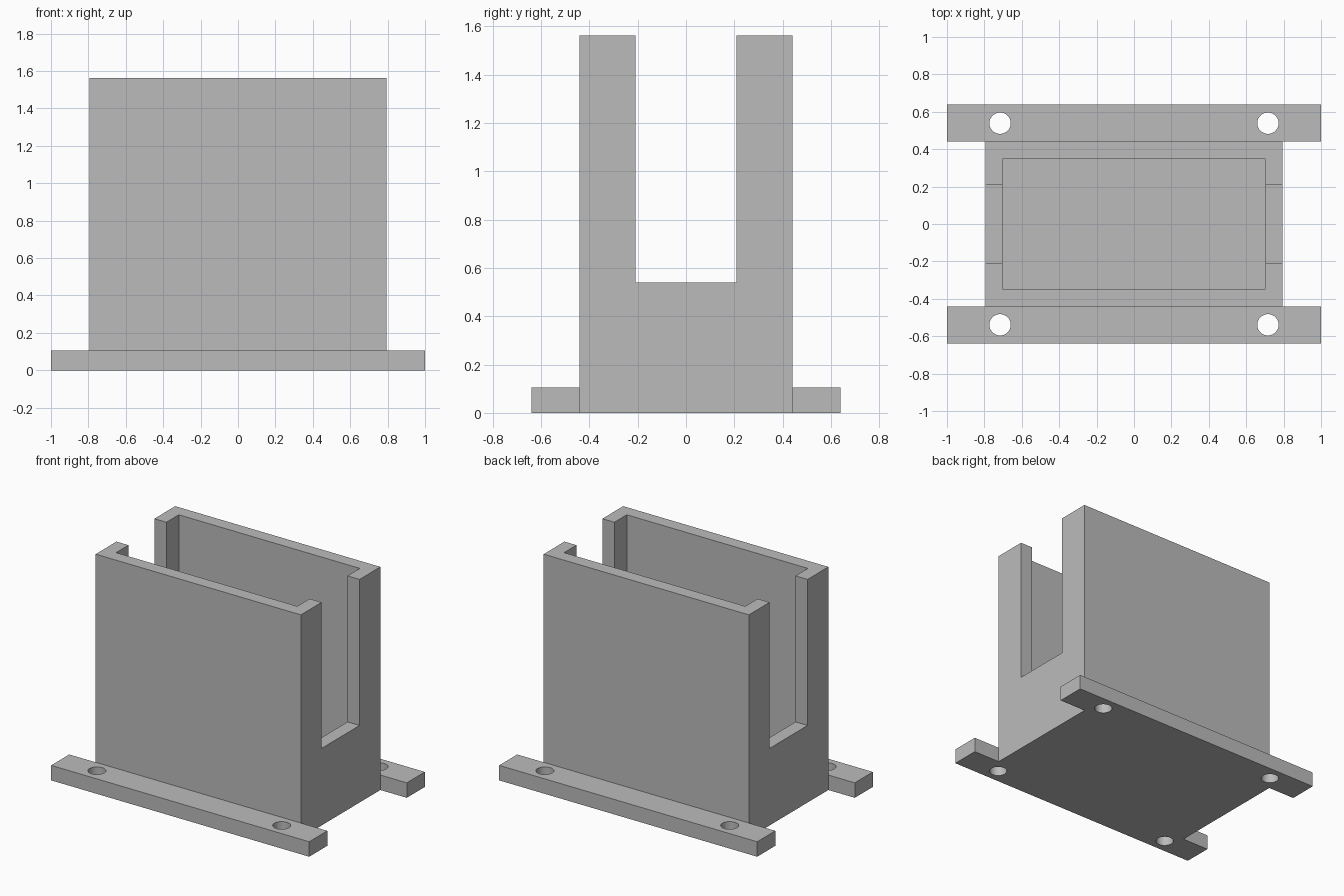
import bpy
from math import radians

cube = bpy.data.objects.get("Cube")
if cube:
    bpy.data.objects.remove(cube, do_unlink=True)

BODY_X, BODY_Y, TOP = 0.795, 0.44, 1.563
CAVITY_X, CAVITY_Y, FLOOR = 0.702, 0.347, 0.1
SLOT_Y, SLOT_Z = 0.21, 0.54
RAIL_Y, RAIL_H = 0.64, 0.105

grey = bpy.data.materials.new("plain grey")
grey.use_nodes = True
colour = (0.5, 0.5, 0.5, 1)
grey.diffuse_color = colour
grey.node_tree.nodes["Principled BSDF"].inputs["Base Color"].default_value = colour


def box(name, low, high):
    """Axis-aligned box between two corners."""
    bpy.ops.mesh.primitive_cube_add(size=1, location=[(a + b) / 2 for a, b in zip(low, high)])
    ob = bpy.context.object
    ob.name = name
    ob.scale = [b - a for a, b in zip(low, high)]
    bpy.ops.object.transform_apply(location=False, rotation=False, scale=True)
    ob.data.materials.append(grey)
    return ob


def cut(target, cutter):
    """Subtract a hidden cutter from a part."""
    mod = target.modifiers.new(cutter.name, 'BOOLEAN')
    mod.operation = 'DIFFERENCE'
    mod.solver = 'EXACT'
    mod.object = cutter
    bpy.context.view_layer.objects.active = target
    bpy.ops.object.modifier_apply(modifier=mod.name)
    bpy.data.objects.remove(cutter, do_unlink=True)


# Open-topped holder with a tall slot through both ends
holder = box("holder_body", (-BODY_X, -BODY_Y, 0), (BODY_X, BODY_Y, TOP))
cut(holder, box("cavity_cutter", (-CAVITY_X, -CAVITY_Y, FLOOR), (CAVITY_X, CAVITY_Y, 2)))
cut(holder, box("slot_cutter", (-1, -SLOT_Y, SLOT_Z), (1, SLOT_Y, 2)))

# Mounting rails with two screw holes each
for name, side in (("front_rail", -1), ("back_rail", 1)):
    y1, y2 = sorted((side * BODY_Y, side * RAIL_Y))
    rail = box(name, (-1, y1, 0), (1, y2, RAIL_H))
    for x in (-0.716, 0.716):
        bpy.ops.mesh.primitive_cylinder_add(vertices=48, radius=0.057, depth=1,
                                            location=(x, side * 0.539, 0))
        drill = bpy.context.object
        drill.data.materials.append(grey)
        cut(rail, drill)
    bpy.ops.object.select_all(action='DESELECT')
    rail.select_set(True)
    bpy.context.view_layer.objects.active = rail
    bpy.ops.object.shade_smooth_by_angle(angle=radians(30))
